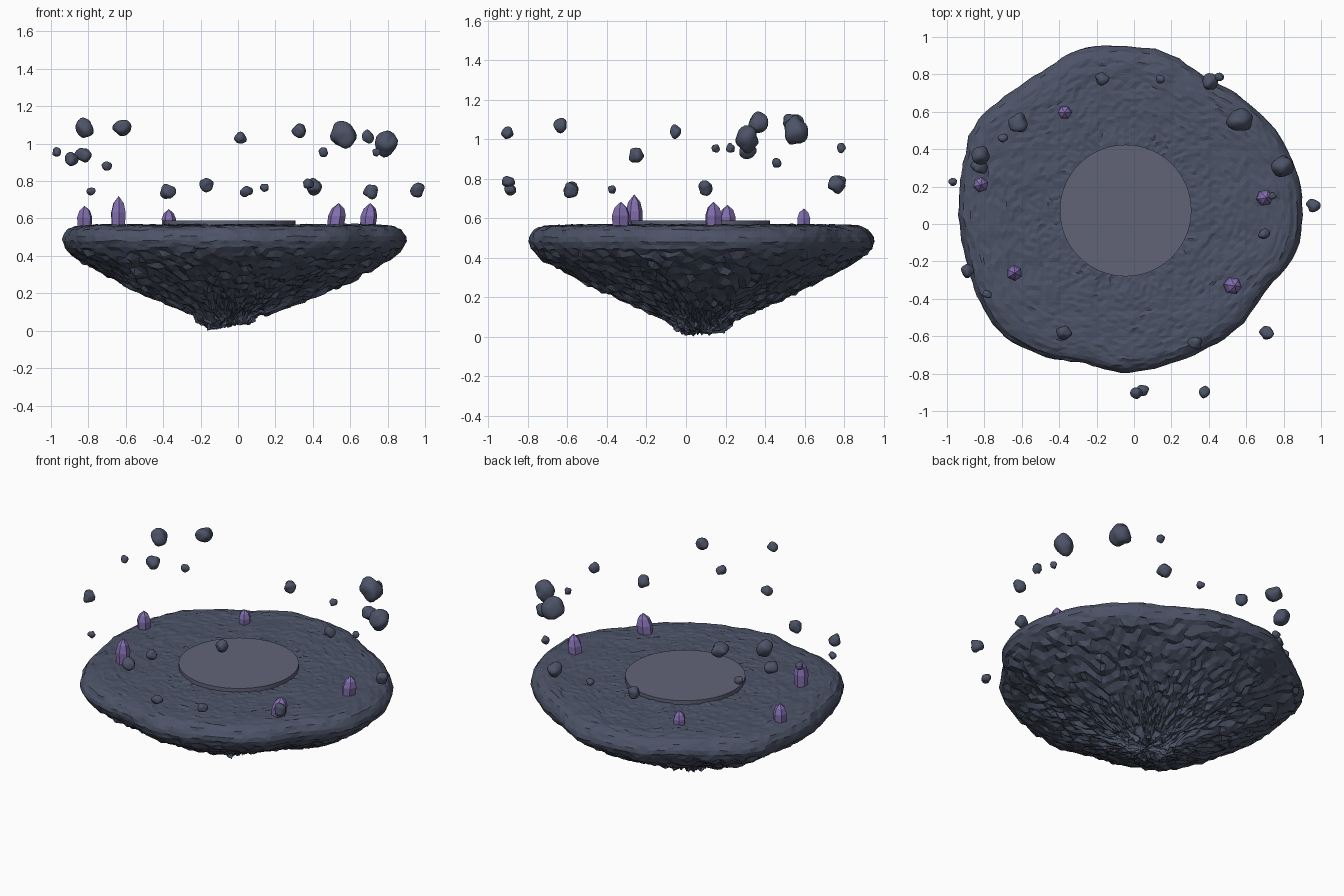
import bpy, bmesh, math, random
from mathutils import Vector, noise

if "Cube" in bpy.data.objects:
    bpy.data.objects.remove(bpy.data.objects["Cube"])

random.seed(7)
CX, CY = -0.045, 0.072          # centre of the island and its disc


def material(name, rgb):
    m = bpy.data.materials.new(name)
    m.diffuse_color = (*rgb, 1)
    m.use_nodes = True
    m.node_tree.nodes["Principled BSDF"].inputs["Base Color"].default_value = m.diffuse_color
    return m


STONE = material("dark_stone", (0.073, 0.087, 0.135))
PALE = material("pale_stone", (0.12, 0.125, 0.185))
VIOLET = material("violet_crystal", (0.23, 0.16, 0.44))


def finish(bm, name, mat, smooth=False):
    bmesh.ops.recalc_face_normals(bm, faces=bm.faces)
    me = bpy.data.meshes.new(name)
    bm.to_mesh(me)
    bm.free()
    ob = bpy.data.objects.new(name, me)
    bpy.context.collection.objects.link(ob)
    me.materials.append(mat)
    for p in me.polygons:
        p.use_smooth = smooth
    return ob


def catmull(a, b, c, d, t):
    return b + 0.5 * t * (c - a + t * (2*a - 5*b + 4*c - d + t * (3*(b - c) + d - a)))


# Rim radius every 15 degrees, counter-clockwise from +x
RIM = [.945, .935, .905, .865, .832, .87, .876, .895, .868, .885, .925, .905,
       .892, .891, .917, .932, .895, .848, .87, .852, .857, .872, .865, .935]


def rim(angle):
    f = angle / math.radians(15)
    i = int(f)
    return catmull(*[RIM[(i + k) % 24] for k in (-1, 0, 1, 2)], f - i)


# Island section: (fraction of rim radius, height), from the top centre to the root
PROFILE = [(.04, .565), (.3, .565), (.6, .565), (.86, .563), (.93, .556), (.97, .538),
           (.995, .505), (1, .48), (.985, .445), (.94, .405), (.8, .333), (.65, .265),
           (.5, .205), (.35, .148), (.22, .098), (.16, .06), (.12, .025), (.03, .035)]
STEPS = [9, 13, 12, 4, 2, 2, 1, 2, 2, 4, 4, 4, 4, 3, 2, 2, 2]
SEGS = 120


def build_island():
    rings = [PROFILE[0]]
    for (r0, z0), (r1, z1), n in zip(PROFILE, PROFILE[1:], STEPS):
        rings += [(r0 + (r1 - r0) * k / n, z0 + (z1 - z0) * k / n) for k in range(1, n + 1)]
    under_from = sum(STEPS[:8]) + 1
    bm = bmesh.new()
    grid = []
    for j, (r, z) in enumerate(rings):
        row = []
        for i in range(SEGS):
            a = 2 * math.pi * (i + 0.5 * (j % 2)) / SEGS
            R = rim(a % (2 * math.pi))
            d = Vector((math.cos(a), math.sin(a), 0))
            p = Vector((CX, CY, z)) + d * R * r
            if j >= under_from:
                # gullies below the dents of the rim, radial ridges, chipped facets
                mid = math.sin(math.pi * min(1, r))
                ridge = noise.noise(Vector((d.x * 4, d.y * 4, 3 + r)))
                p.z += mid * (0.03 * ridge + 0.2 * (0.89 - R))
                p.z += random.uniform(-.014, .014)
                p += d * random.uniform(-.012, .012)
                if r < .2:      # slanted, ragged root
                    p.z += 0.14 * (p.x + .10) + random.uniform(-.008, .008)
                    p += Vector((.04, -.03, 0)) * noise.noise(p * 25)
            else:
                p.z += 0.007 * noise.noise(p * 8) + random.uniform(-.004, .004)
                p += d * (0.008 * noise.noise(p * 12) + random.uniform(-.003, .003))
            p.z = max(p.z, 0.004)
            row.append(bm.verts.new(p))
        grid.append(row)
    for j in range(len(grid) - 1):
        u, v = grid[j], grid[j + 1]
        for i in range(SEGS):
            k = (i + 1) % SEGS
            if j % 2 == 0:
                bm.faces.new((u[i], v[i], u[k]))
                bm.faces.new((u[k], v[i], v[k]))
            else:
                bm.faces.new((u[i], v[i], v[k]))
                bm.faces.new((u[i], v[k], u[k]))
    # Close the top and the root
    for row in (grid[0], grid[-1]):
        hub = bm.verts.new(sum((v.co for v in row), Vector()) / SEGS)
        for i in range(SEGS):
            bm.faces.new((hub, row[i], row[(i + 1) % SEGS]))
    # Stand the lowest point on the ground
    low = min(bm.verts, key=lambda v: v.co.z)
    low.co.z = 0
    finish(bm, "island", STONE)


build_island()

# Flat disc in the middle of the island
bpy.ops.mesh.primitive_cylinder_add(vertices=64, radius=0.352, depth=0.035,
                                    location=(CX, CY, 0.571))
disc = bpy.context.object
disc.name = "centre_disc"
disc.data.materials.append(PALE)

# Crystals: x, y, radius, tip height, lean in x
CRYSTALS = [(-.37, .596, .038, .65, 0), (-.82, .21, .042, .668, 0),
            (-.64, -.262, .043, .72, .003), (.525, -.33, .048, .683, .02),
            (.697, .14, .045, .683, .015)]


def crystal(n, x, y, r, tip, lean):
    bm = bmesh.new()
    base = 0.545
    h = tip - base
    rows = []
    for f, s in ((0, .92), (.5, 1), (.78, .72)):
        rows.append([bm.verts.new((x + lean * (f - .3) + r * s * math.cos(math.pi * k / 3 + .3 * n),
                                   y + r * s * math.sin(math.pi * k / 3 + .3 * n),
                                   base + h * f)) for k in range(6)])
    top = bm.verts.new((x + lean * .7, y, tip))
    bm.faces.new(rows[0])
    for k in range(6):
        m = (k + 1) % 6
        for u, v in zip(rows, rows[1:]):
            bm.faces.new((u[k], u[m], v[m], v[k]))
        bm.faces.new((rows[2][k], rows[2][m], top))
    finish(bm, f"crystal_{n + 1}", VIOLET)


for n, c in enumerate(CRYSTALS):
    crystal(n, *c)

# Floating rocks: x, y, z, radius
ROCKS = [(-.82, .365, 1.085, .055), (-.62, .54, 1.087, .046), (-.97, .225, .955, .025),
         (-.89, -.25, .92, .037), (-.825, .31, .942, .042), (-.70, .46, .88, .025),
         (-.785, -.375, .745, .024), (-.375, -.58, .745, .038), (-.17, .775, .78, .036),
         (.013, -.905, 1.03, .032), (.045, -.89, .745, .031), (.14, .775, .765, .025),
         (.33, -.635, 1.07, .036), (.457, .785, .955, .025), (.565, .555, 1.045, .068),
         (.695, -.055, 1.037, .031), (.795, .31, 1.0, .06), (.74, .15, .953, .022),
         (.405, .76, .77, .045), (.71, -.583, .743, .038), (.958, .1, .752, .037),
         (.375, -.9, .785, .031)]

for n, (x, y, z, r) in enumerate(ROCKS):
    bm = bmesh.new()
    bmesh.ops.create_icosphere(bm, subdivisions=3, radius=1)
    shift = Vector((n * 5.3, n * 2.1, n * 3.7))
    stretch = [random.uniform(.88, 1.1) for _ in range(3)]
    for v in bm.verts:
        k = .97 + 0.3 * noise.noise(v.co * 1.1 + shift)
        v.co = Vector((x, y, z)) + Vector([c * s for c, s in zip(v.co, stretch)]) * r * k
    finish(bm, f"floating_rock_{n + 1}", STONE, True)
